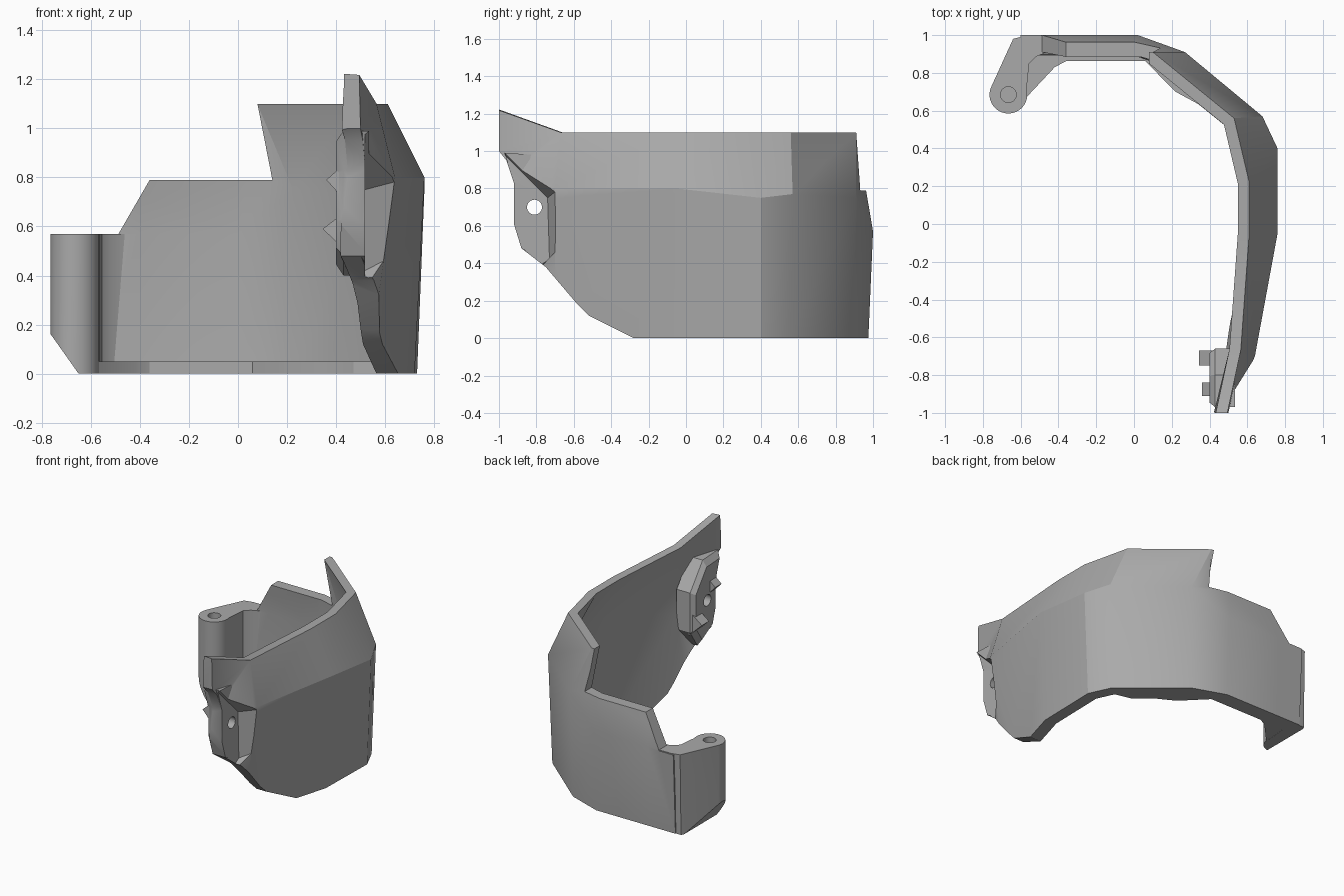
import bpy, bmesh, math
from mathutils import Vector

cube = bpy.data.objects.get("Cube")
if cube:
    bpy.data.objects.remove(cube, do_unlink=True)

grey = bpy.data.materials.new("matte grey")
grey.use_nodes = True
grey.diffuse_color = (0.4, 0.4, 0.4, 1)
grey.node_tree.nodes["Principled BSDF"].inputs["Base Color"].default_value = grey.diffuse_color


def loft(name, loops):
    """Closed solid skinned through a list of equal-length loops."""
    bm = bmesh.new()
    rings = [[bm.verts.new(p) for p in loop] for loop in loops]
    count = len(rings[0])
    for a, b in zip(rings, rings[1:]):
        for i in range(count):
            j = (i + 1) % count
            bm.faces.new((a[i], a[j], b[j], b[i]))
    bm.faces.new(rings[0])
    bm.faces.new(rings[-1])
    bmesh.ops.recalc_face_normals(bm, faces=bm.faces)
    mesh = bpy.data.meshes.new(name)
    bm.to_mesh(mesh)
    bm.free()
    mesh.materials.append(grey)
    obj = bpy.data.objects.new(name, mesh)
    bpy.context.collection.objects.link(obj)
    return obj


def prism(name, outline, axis, start, end):
    """Extrude a 2D outline along x, y or z."""
    def place(p, d):
        q = list(p)
        q.insert("xyz".index(axis), d)
        return q
    return loft(name, [[place(p, d) for p in outline] for d in (start, end)])


def circle(cx, cy, radius, start=0, end=360, steps=24):
    span = math.radians(end - start)
    angles = [math.radians(start) + span * i / steps for i in range(steps)]
    return [(cx + radius * math.cos(a), cy + radius * math.sin(a)) for a in angles]


def combine(target, tool, operation):
    """Apply a boolean and discard the tool."""
    mod = target.modifiers.new(operation.lower(), "BOOLEAN")
    mod.operation = operation
    mod.solver = "EXACT"
    mod.object = tool
    tool.hide_render = True
    bpy.ops.object.select_all(action="DESELECT")
    target.select_set(True)
    bpy.context.view_layer.objects.active = target
    bpy.ops.object.modifier_apply(modifier=mod.name)
    bpy.data.objects.remove(tool, do_unlink=True)


def inset(path, distance):
    """Offset a plan path to its left with mitred corners."""
    pts = [Vector(p) for p in path]
    dirs = [(b - a).normalized() for a, b in zip(pts, pts[1:])]
    result = []
    for i, p in enumerate(pts):
        before, after = dirs[max(i - 1, 0)], dirs[min(i, len(dirs) - 1)]
        n1, n2 = Vector((-before.y, before.x)), Vector((-after.y, after.x))
        mitre = (n1 + n2).normalized()
        result.append(p + mitre * distance / max(mitre.dot(n1), 0.6))
    return result


# Curved wall: plan paths at the foot, the widest crease and the rim
foot = [(.35, -1.02), (.53, -.7), (.72, -.05), (.73, .4), (.66, .55),
        (.26, .89), (.02, .975), (-.4, .975), (-.6, .975)]
crease = [(.5, -1.02), (.64, -.7), (.76, -.05), (.76, .4), (.68, .57),
          (.27, .91), (.02, 1), (-.4, 1), (-.6, 1)]
rim = [(.49, -1.02), (.565, -.67), (.61, -.05), (.61, .22), (.53, .56),
       (.1, .91), (-.02, .91), (-.4, .91), (-.6, .91)]
crease_z = [.8, .8, .8, .75, .77, .75, .57, .57, .57]
rim_z = [1.225] + [1.1] * 8
foot_in, crease_in, rim_in = inset(foot, .085), inset(crease, .09), inset(rim, .06)
sections = []
for i in range(len(foot)):
    row = [(foot[i], 0), (crease[i], crease_z[i]), (rim[i], rim_z[i]),
           (rim_in[i], rim_z[i]), (crease_in[i], crease_z[i]), (foot_in[i], 0)]
    sections.append([(p[0], p[1], z) for p, z in row])
wall = loft("curved_wall", sections)

# Step down along the back
step = [(-1, .565), (-.49, .565), (-.36, .79), (.14, .79), (.04, 1.3), (-1, 1.3)]
combine(wall, prism("step_cutter", step, "y", .3, 1.2), "DIFFERENCE")

# Mounting ear inside the front end, with two small nubs
ear = [(-.97, .99), (-.92, .83), (-.92, .61), (-.88, .48), (-.74, .4),
       (-.66, .52), (-.66, .8), (-.8, .98)]
ear_inner = [(-.81 + (y + .81) * .85, .7 + (z - .7) * .85) for y, z in ear]
mount = loft("mounting_ear", [[(x, y, z) for y, z in outline]
                              for x, outline in ((.4, ear_inner), (.43, ear), (.535, ear))])
combine(wall, mount, "UNION")
for tip, z, near, far in ((.36, .79, -.91, -.84), (.345, .59, -.75, -.67)):
    wedge = [(tip, z), (.45, z - .1), (.45, z + .08)]
    outline = [[(x, y, h) for x, h in wedge] for y in (near, far)]
    combine(wall, loft("ear_nub", outline), "UNION")

# Side silhouette trims the sloping lower front
side = [(-1, 1.4), (-1, 1), (-.96, .95), (-.92, .83), (-.92, .61), (-.88, .48),
        (-.75, .38), (-.58, .18), (-.52, .12), (-.28, 0), (-.08, -.1), (1.2, -.1), (1.2, 1.4)]
combine(wall, prism("side_trim", side, "x", -1, 1), "INTERSECT")

# Recess around the pivot hole
floor = [(-1.1, 1.11), (-.74, .75), (-.73, .42), (-1.1, .2)]
mouth = [(-1.1, 1.16), (-.69, .79), (-.67, .5), (-1.1, .1)]
recess = loft("recess_cutter", [[(x, y, z) for y, z in loop]
                                for x, loop in ((.518, floor), (.67, mouth))])
combine(wall, recess, "DIFFERENCE")
combine(wall, prism("pivot_cutter", circle(-.81, .7, .04), "x", .2, .9), "DIFFERENCE")

# Hinge arm and round post at the other end
post = (-.665, .685)
arm_outline = ([(-.45, .995), (-.58, .995), (-.64, .98)] + circle(*post, .1, 160, 375)
               + [(-.568, .72), (-.555, .85), (-.52, .885), (-.45, .915)])
arm = loft("hinge_arm", [[(x, min(y, top), z) for x, y in arm_outline]
                         for z, top in ((0, .97), (.57, 1))])
chamfer = [(-.9, .353), (-.65, 0), (-.579, -.1), (-.9, -.1)]
combine(arm, prism("chamfer_cutter", chamfer, "y", .4, 1.2), "DIFFERENCE")
combine(arm, prism("pin_cutter", circle(*post, .042), "z", .2, .7), "DIFFERENCE")

# Low ledge along the inside of the foot
ledge_outline = [(-.6, .66), (-.57, .67), (-.42, .83), (-.36, .862), (.06, .862),
                 (.22, .7), (.34, .635), (.47, .53), (.6, .5), (.24, .86), (.01, .94), (-.6, .94)]
ledge = prism("foot_ledge", ledge_outline, "z", .001, .05)

# Soft shading with crisp edges
for part in (wall, arm, ledge):
    bpy.ops.object.select_all(action="DESELECT")
    part.select_set(True)
    bpy.context.view_layer.objects.active = part
    bpy.ops.object.shade_smooth_by_angle(angle=math.radians(25))
